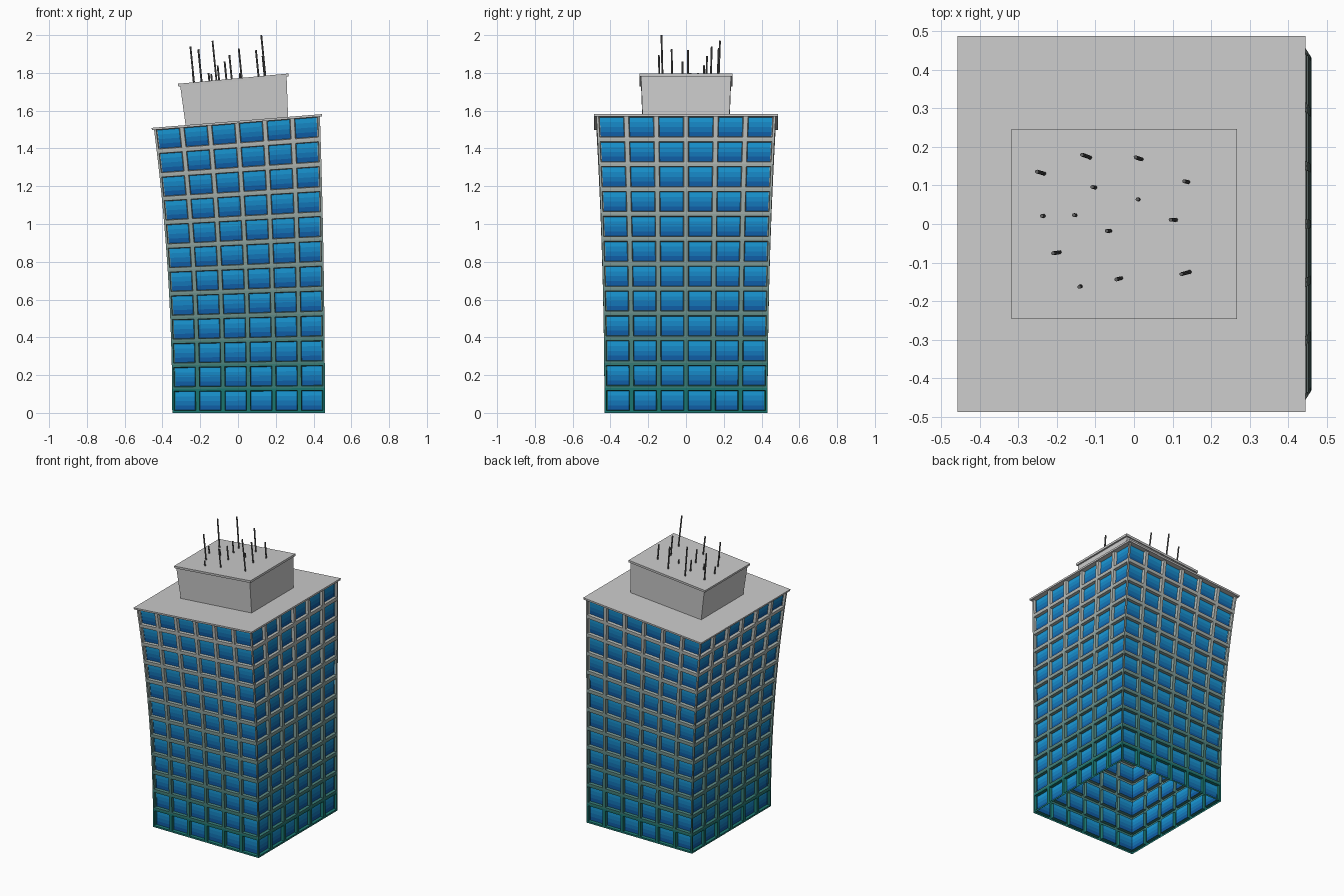
import bpy, bmesh, math
from mathutils import Vector

if "Cube" in bpy.data.objects:
    bpy.data.objects.remove(bpy.data.objects["Cube"])

BEND = 0.052          # curvature of the lean towards -x
CX = 0.056            # centre of the footprint
ROOF = 1.547          # height of the roof along the bent axis
ROWS, COLS = 12, 6


def bend(d, y, s):
    """Place a point at offset (d, y) and height s on the bent axis."""
    a = BEND * s
    return Vector((CX - (1 - math.cos(a)) / BEND + d * math.cos(a), y,
                   math.sin(a) / BEND + d * math.sin(a)))


def material(name, rgb):
    m = bpy.data.materials.new(name)
    m.diffuse_color = (*rgb, 1)
    m.use_nodes = True
    m.node_tree.nodes["Principled BSDF"].inputs["Base Color"].default_value = m.diffuse_color
    return m


def mix(a, b, t):
    return [p + (q - p) * t for p, q in zip(a, b)]


def finish(bm, name, mats=()):
    bmesh.ops.remove_doubles(bm, verts=bm.verts, dist=1e-5)
    me = bpy.data.meshes.new(name)
    bm.to_mesh(me)
    bm.free()
    for m in mats:
        me.materials.append(m)
    ob = bpy.data.objects.new(name, me)
    bpy.context.collection.objects.link(ob)
    return ob


def block(name, s0, s1, half0, half1):
    """Box following the bend, with half sizes at the bottom and the top."""
    bm = bmesh.new()
    bmesh.ops.create_cube(bm, size=2)
    for v in bm.verts:
        s, h = (s0, half0) if v.co.z < 0 else (s1, half1)
        v.co = bend(v.co.x * h[0], v.co.y * h[1], s)
    return finish(bm, name)


# Tower shell: open underneath, walls flare slightly towards the roof
def wall_point(side, u, v, depth):
    """u, v in 0..1 across and up a wall; depth is the recess inwards."""
    f = v * v
    hx, hy = 0.404 + 0.037 * f, 0.432 + 0.043 * f
    t = 2 * u - 1
    x, y = [(t * hx, -hy + depth), (hx - depth, t * hy),
            (-t * hx, hy - depth), (-hx + depth, -t * hy)][side]
    return bend(x, y, v * ROOF)


frames = [material(f"frame_{r}", mix((0.01, 0.18, 0.16), (0.48, 0.5, 0.48),
                                     (r / (ROWS - 1)) ** 1.2)) for r in range(ROWS)]
STRIPS = 4
panes = [material(f"glass_{i}", mix((0.005, 0.11, 0.38), (0.01, 0.32, 0.68),
                                    i / (STRIPS - 1))) for i in range(STRIPS)]

bm = bmesh.new()
for side in range(4):
    for r in range(ROWS):
        for c in range(COLS):
            def rect(m, n, depth):
                uv = [(m, n), (1 - m, n), (1 - m, 1 - n), (m, 1 - n)]
                return [wall_point(side, (c + a) / COLS, (r + b) / ROWS, depth) for a, b in uv]

            def quad(pts, mat):
                bm.faces.new([bm.verts.new(p) for p in pts]).material_index = mat

            # frame bars, reveals, then the recessed glass
            rings = [rect(0, 0, 0), rect(0.075, 0.09, 0), rect(0.1, 0.115, 0.018)]
            for a, b in zip(rings, rings[1:]):
                for i in range(4):
                    j = (i + 1) % 4
                    quad([a[i], a[j], b[j], b[i]], r)
            p = rings[2]
            for i in range(STRIPS):
                lo, hi = i / STRIPS, (i + 1) / STRIPS
                quad([p[0].lerp(p[3], lo), p[1].lerp(p[2], lo),
                      p[1].lerp(p[2], hi), p[0].lerp(p[3], hi)], ROWS + i)
finish(bm, "tower_walls", frames + panes)

# Roof slab, rooftop plant room and its cap
block("roof_slab", ROOF - 0.012, ROOF, (0.452, 0.487), (0.453, 0.488))
block("plant_room", ROOF - 0.005, 1.762, (0.272, 0.230), (0.283, 0.238))
block("plant_room_cap", 1.757, 1.772, (0.293, 0.245), (0.294, 0.246))

# Antennas: position of each tip
tips = [(-0.252, 0.136, 1.94), (-0.135, 0.18, 1.97), (0.004, 0.173, 1.93),
        (0.130, 0.111, 1.89), (-0.108, 0.096, 1.84), (0.009, 0.064, 1.80),
        (-0.239, 0.021, 1.80), (-0.156, 0.023, 1.80), (-0.071, -0.018, 1.86),
        (0.095, 0.011, 1.92), (-0.210, -0.076, 1.925), (-0.046, -0.144, 1.895),
        (0.123, -0.130, 2.0), (-0.142, -0.163, 1.795)]
dark = material("antenna_metal", (0.12, 0.12, 0.12))
for n, (x, y, z) in enumerate(tips):
    top = Vector((x, y, z))
    h = z - (1.772 + 0.09 * (x + 0.024)) + 0.01
    base = Vector((x + 0.1 * h, y * (1 - 0.2 * h), z - h))
    axis = top - base
    bpy.ops.mesh.primitive_cylinder_add(vertices=8, radius=0.005, depth=axis.length,
                                        location=(top + base) / 2,
                                        rotation=axis.to_track_quat('Z', 'Y').to_euler())
    ob = bpy.context.object
    ob.name = f"antenna_{n + 1}"
    ob.data.materials.append(dark)
